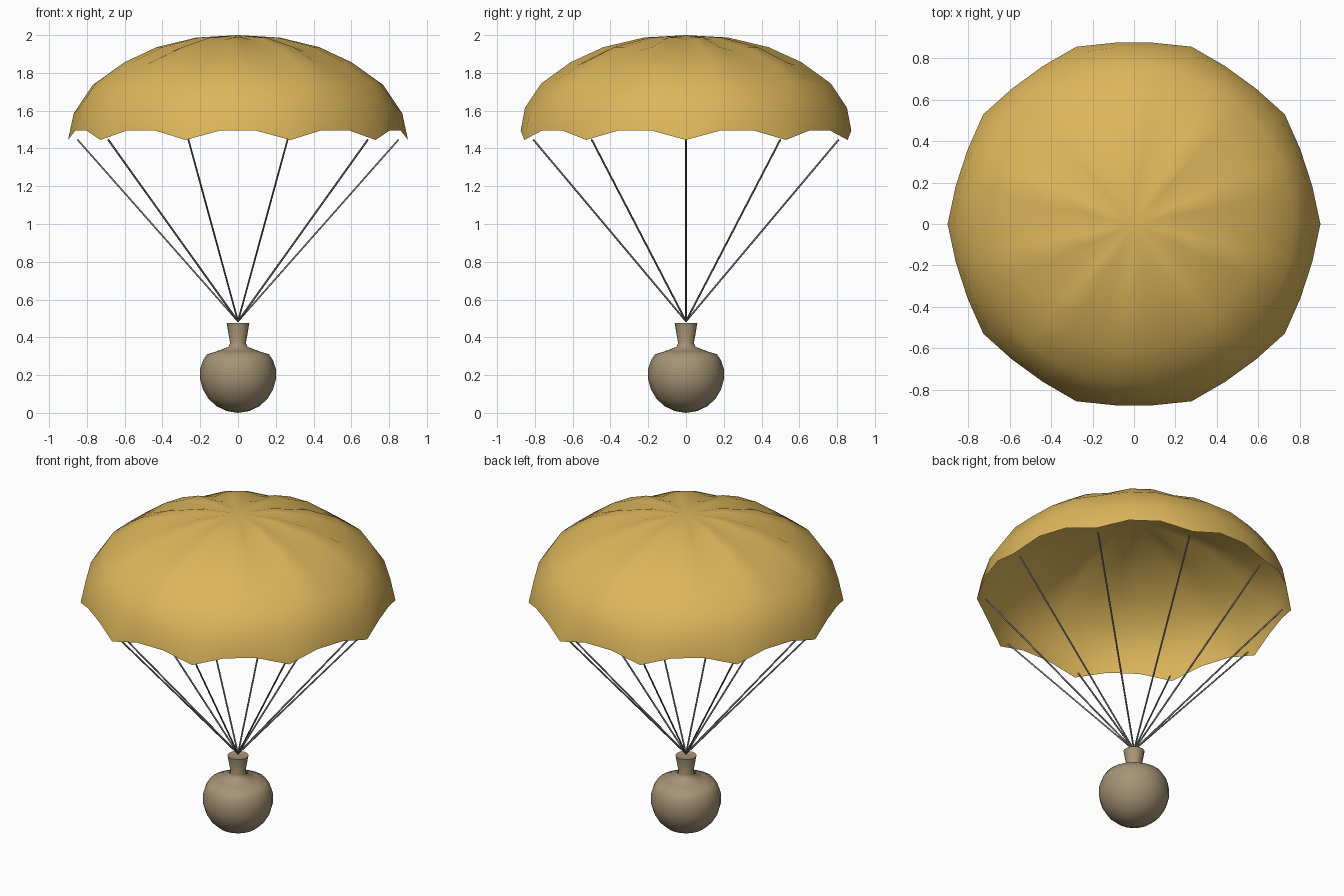
import bpy
import math
from mathutils import Vector

cube = bpy.data.objects.get("Cube")
if cube:
    bpy.data.objects.remove(cube, do_unlink=True)

GORES = 10      # fabric panels in the canopy
STEPS = 3       # facets across one panel


def material(name, rgb):
    mat = bpy.data.materials.new(name)
    mat.use_nodes = True
    mat.diffuse_color = (*rgb, 1)
    bsdf = next(n for n in mat.node_tree.nodes if n.type == "BSDF_PRINCIPLED")
    bsdf.inputs["Base Color"].default_value = (*rgb, 1)
    bsdf.inputs["Roughness"].default_value = 0.8
    return mat


def add_mesh(name, verts, faces, mat, angle):
    mesh = bpy.data.meshes.new(name)
    mesh.from_pydata(verts, [], faces)
    mesh.materials.append(mat)
    obj = bpy.data.objects.new(name, mesh)
    bpy.context.collection.objects.link(obj)
    bpy.ops.object.select_all(action="DESELECT")
    obj.select_set(True)
    bpy.context.view_layer.objects.active = obj
    bpy.ops.object.shade_smooth_by_angle(angle=math.radians(angle))
    return obj


def revolve(name, profile_at, sides, pole, mat, angle, end_pole=None):
    """Spin a profile that may change with the step; close it at the poles."""
    rings = len(profile_at(0))
    verts = []
    for i in range(sides):
        a = math.tau * i / sides
        verts += [(r * math.cos(a), r * math.sin(a), z) for r, z in profile_at(i)]
    faces = []
    verts.append((0, 0, pole))
    top = len(verts) - 1
    if end_pole is not None:
        verts.append((0, 0, end_pole))
    for i in range(sides):
        a, b = i * rings, (i + 1) % sides * rings
        faces += [(a + k, b + k, b + k + 1, a + k + 1) for k in range(rings - 1)]
        faces.append((a + rings - 1, b + rings - 1, top))
        if end_pole is not None:
            faces.append((b, a, top + 1))
    return add_mesh(name, verts, faces, mat, angle)


fabric = material("golden fabric", (0.72, 0.47, 0.105))
sackcloth = material("brown sackcloth", (0.38, 0.296, 0.18))
cord = material("grey cord", (0.19, 0.18, 0.16))

# Canopy: seams hang lower at the hem and dip between the bulging panels
seam = [(0.90, 1.445), (0.87, 1.585), (0.77, 1.735), (0.61, 1.84),
        (0.43, 1.915), (0.22, 1.975)]
panel = [(0.88, 1.495), (0.857, 1.615), (0.77, 1.745), (0.615, 1.856),
         (0.44, 1.936), (0.225, 1.987)]
revolve("canopy", lambda i: seam if i % STEPS == 0 else panel,
        GORES * STEPS, 2.0, fabric, 60)

# Sack: round body, pinched throat and flared neck
sack = [(0.06, 0.01), (0.113, 0.035), (0.155, 0.073), (0.186, 0.125),
        (0.2, 0.175), (0.2, 0.235), (0.187, 0.275), (0.165, 0.31), (0.115, 0.325),
        (0.05, 0.35), (0.042, 0.37), (0.06, 0.475)]
revolve("sack", lambda i: sack, 20, 0.465, sackcloth, 50, end_pole=0.0)

# Suspension lines: one thin cord from each seam to the point over the neck
knot = Vector((0, 0, 0.485))
for g in range(GORES):
    a = math.tau * g / GORES
    tip = Vector((0.85 * math.cos(a), 0.85 * math.sin(a), 1.447))
    turn = (tip - knot).to_track_quat("Z", "Y")
    verts = []
    for end in (knot, tip):
        for k in range(6):
            t = math.tau * k / 6
            verts.append(end + turn @ Vector((math.cos(t), math.sin(t), 0)) * 0.005)
    faces = [(k, (k + 1) % 6, (k + 1) % 6 + 6, k + 6) for k in range(6)]
    faces += [tuple(range(5, -1, -1)), tuple(range(6, 12))]
    add_mesh(f"suspension_line_{g + 1}", verts, faces, cord, 70)
